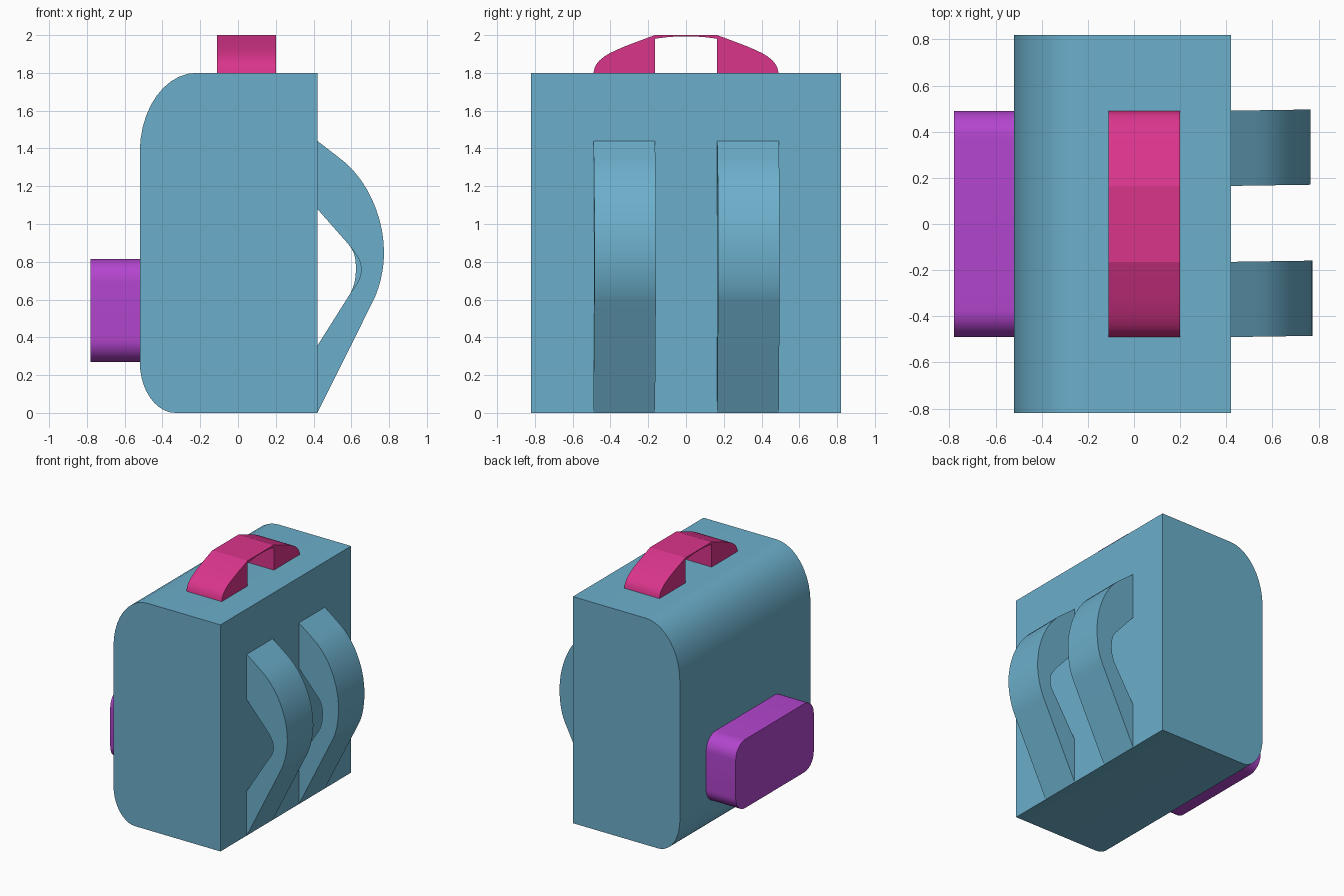
import bpy, bmesh, math
from mathutils import Vector

if "Cube" in bpy.data.objects:
    bpy.data.objects.remove(bpy.data.objects["Cube"])


def material(name, rgb):
    m = bpy.data.materials.new(name)
    m.diffuse_color = (*rgb, 1)
    m.use_nodes = True
    m.node_tree.nodes["Principled BSDF"].inputs["Base Color"].default_value = m.diffuse_color
    return m


BLUE = material("blue", (0.15, 0.43, 0.60))
PINK = material("pink", (0.70, 0.035, 0.26))
PURPLE = material("purple", (0.45, 0.06, 0.62))


def arc(cx, cy, rx, ry, a0, a1, n=10):
    angles = [math.radians(a0 + (a1 - a0) * i / n) for i in range(n + 1)]
    return [(cx + rx * math.cos(a), cy + ry * math.sin(a)) for a in angles]


def bezier(p0, p1, p2, p3, n=10):
    p0, p1, p2, p3 = map(Vector, (p0, p1, p2, p3))
    pts = []
    for i in range(n + 1):
        t = i / n
        s = 1 - t
        pts.append(tuple(p0 * s**3 + p1 * 3 * s * s * t + p2 * 3 * s * t * t + p3 * t**3))
    return pts


def extrude(name, profile, axis, lo, hi, mat):
    """Extrude a profile (xz along y, or yz along x) from lo to hi."""
    bm = bmesh.new()
    place = (lambda u, v, w: (u, w, v)) if axis == 'Y' else (lambda u, v, w: (w, u, v))
    face = bm.faces.new([bm.verts.new(place(u, v, lo)) for u, v in profile])
    ext = bmesh.ops.extrude_face_region(bm, geom=[face], use_keep_orig=True)
    new = [g for g in ext["geom"] if isinstance(g, bmesh.types.BMVert)]
    bmesh.ops.translate(bm, verts=new, vec=place(0, 0, hi - lo))
    bmesh.ops.recalc_face_normals(bm, faces=bm.faces[:])
    mesh = bpy.data.meshes.new(name)
    bm.to_mesh(mesh)
    bm.free()
    mesh.materials.append(mat)
    ob = bpy.data.objects.new(name, mesh)
    bpy.context.collection.objects.link(ob)
    bpy.ops.object.select_all(action='DESELECT')
    ob.select_set(True)
    bpy.context.view_layer.objects.active = ob
    bpy.ops.object.shade_smooth_by_angle(angle=math.radians(17))
    return ob


# Main bag, rounded on the pocket side
body = [(0.42, 0), (0.42, 1.8)]
body += arc(-0.22, 1.38, 0.30, 0.42, 90, 180)
body += arc(-0.33, 0.27, 0.19, 0.27, 180, 270)
extrude("bag_body", body, 'Y', -0.82, 0.82, BLUE)

# Pocket with four rounded corners
r, hy, z0, z1 = 0.12, 0.49, 0.27, 0.815
pocket = []
for cy, cz, a in ((hy - r, z1 - r, 0), (r - hy, z1 - r, 90),
                  (r - hy, z0 + r, 180), (hy - r, z0 + r, 270)):
    pocket += arc(cy, cz, r, r, a, a + 90)
extrude("pocket", pocket, 'X', -0.78, -0.52, PURPLE)

# Carry handle: two curved feet joined by a thin arched bridge
foot = bezier((-0.49, 1.8), (-0.48, 1.89), (-0.38, 1.92), (-0.165, 2.0))
under = bezier((0.165, 1.98), (0.07, 1.998), (-0.07, 1.998), (-0.165, 1.98))
handle = foot + [(-y, z) for y, z in reversed(foot)]
handle += [(0.165, 1.8)] + under + [(-0.165, 1.8)]
extrude("top_handle", handle, 'X', -0.11, 0.20, PINK)

# Shoulder straps: the two differ slightly in thickness
for name, y, outer, inner in (("strap_front", -0.49, 0.773, 0.652),
                              ("strap_back", 0.165, 0.764, 0.624)):
    strap = [(0.42, 1.44)]
    strap += bezier((0.53, 1.355), (0.68, 1.25), (outer, 1.04), (outer, 0.85))
    strap += bezier((outer, 0.85), (outer, 0.76), (0.75, 0.66), (0.714, 0.59))[1:]
    strap += [(0.42, 0), (0.42, 0.355)]
    strap += bezier((0.593, 0.63), (0.61, 0.66), (inner, 0.70), (inner, 0.76))
    strap += bezier((inner, 0.76), (inner, 0.81), (0.62, 0.85), (0.587, 0.89))[1:]
    strap += [(0.42, 1.08)]
    ob = extrude(name, strap, 'Y', y, y + 0.326, BLUE)
    for v in ob.data.vertices:
        v.co.y += 0.015 * (v.co.x - 0.42)
